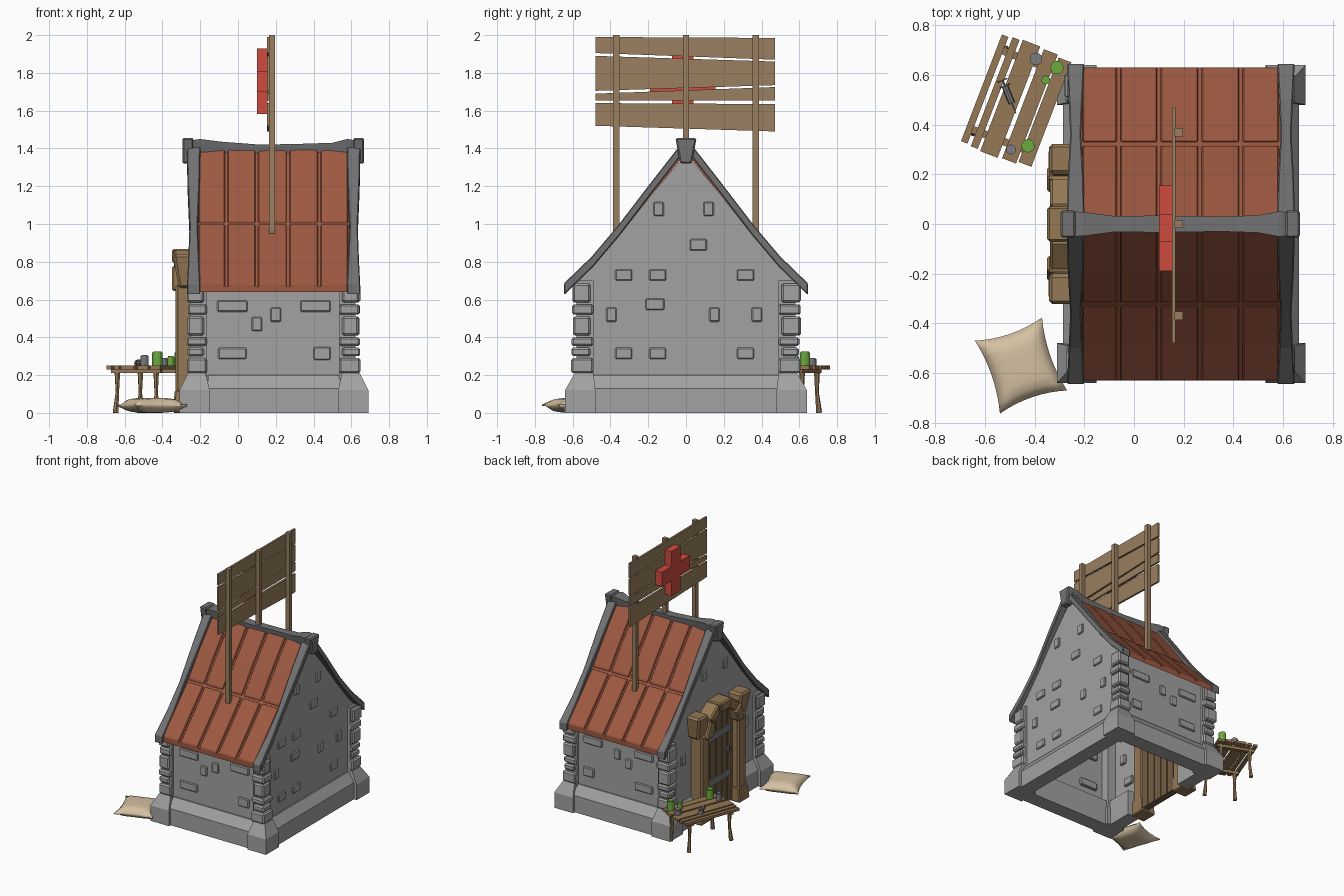
import bpy, bmesh, math, random
from mathutils import Matrix, Vector

random.seed(4)
if "Cube" in bpy.data.objects:
    bpy.data.objects.remove(bpy.data.objects["Cube"])


def material(name, r, g, b):
    m = bpy.data.materials.new(name)
    m.use_nodes = True
    m.diffuse_color = (r, g, b, 1)
    m.node_tree.nodes["Principled BSDF"].inputs["Base Color"].default_value = (r, g, b, 1)
    return m


STONE = material("pale stone", .36, .36, .36)
TRIM = material("dark stone", .17, .17, .175)
ROOF = material("roof clay", .34, .1, .053)
WOOD = material("sign wood", .32, .21, .115)
FRAME = material("frame wood", .3, .19, .09)
DOOR = material("door wood", .17, .11, .055)
RED = material("red paint", .62, .07, .05)
GREEN = material("green glass", .15, .4, .05)
CLOTH = material("sack cloth", .66, .53, .36)
METAL = material("metal", .2, .2, .22)


def finish(name, bm, mat, bevel=0):
    bmesh.ops.recalc_face_normals(bm, faces=bm.faces)
    me = bpy.data.meshes.new(name)
    bm.to_mesh(me)
    bm.free()
    me.materials.append(mat)
    ob = bpy.data.objects.new(name, me)
    bpy.context.collection.objects.link(ob)
    if bevel:
        mod = ob.modifiers.new("bevel", "BEVEL")
        mod.width, mod.segments = bevel, 1
    return ob


def loft(name, rings, mat, bevel=0, caps=True):
    """Skin a list of matching closed rings."""
    bm = bmesh.new()
    vs = [[bm.verts.new(p) for p in ring] for ring in rings]
    n = len(rings[0])
    for a, b in zip(vs, vs[1:]):
        for i in range(n):
            j = (i + 1) % n
            bm.faces.new((a[i], a[j], b[j], b[i]))
    if caps:
        bm.faces.new(vs[0])
        bm.faces.new(vs[-1])
    return finish(name, bm, mat, bevel)


def rect(x0, x1, y0, y1, z):
    return [(x0, y0, z), (x1, y0, z), (x1, y1, z), (x0, y1, z)]


def box(name, x0, x1, y0, y1, z0, z1, mat, bevel=0):
    return loft(name, [rect(x0, x1, y0, y1, z0), rect(x0, x1, y0, y1, z1)], mat, bevel)


def prism_x(name, pts, x0, x1, mat, bevel=0):
    return loft(name, [[(x, y, z) for y, z in pts] for x in (x0, x1)], mat, bevel)


def rod(name, a, b, r0, r1, mat, sides=8):
    a, b = Vector(a), Vector(b)
    bm = bmesh.new()
    turn = (b - a).to_track_quat('Z', 'Y').to_matrix().to_4x4()
    bmesh.ops.create_cone(bm, cap_ends=True, segments=sides, radius1=r0, radius2=r1,
                          depth=(b - a).length, matrix=Matrix.Translation((a + b) / 2) @ turn)
    return finish(name, bm, mat)


# Hollow walls, open underneath
XA, XB, YW = -.235, .605, .56
gable = [(-YW, .1), (-YW, .73), (-.36, .93), (-.18, 1.16), (0, 1.37),
         (.18, 1.16), (.36, .93), (YW, .73), (YW, .1)]
walls = loft("walls", [[(x, y, z) for y, z in gable] for x in (XA, XB)], STONE)
bm = bmesh.new()
bm.from_mesh(walls.data)
low = [f for f in bm.faces if all(v.co.z < .11 for v in f.verts)]
bmesh.ops.delete(bm, geom=low, context='FACES')
bm.to_mesh(walls.data)
bm.free()

# Plinth: corner piers, beams and the doorway gap
for s in (-1, 1):
    for x0, x1, t0, t1 in ((-.31, -.15, -.265, -.17), (.53, .69, .55, .645)):
        loft("plinth_pier", [rect(x0, x1, s * .48, s * .64, 0), rect(x0, x1, s * .48, s * .64, .12),
                             rect(t0, t1, s * .49, s * .59, .21)], STONE)
    loft("plinth_side", [rect(-.16, .54, s * .5, s * .62, 0), rect(-.16, .54, s * .5, s * .62, .13),
                         rect(-.16, .54, s * .5, s * .57, .2)], STONE)
    loft("plinth_door_side", [rect(-.285, -.18, s * .28, s * .49, 0), rect(-.285, -.18, s * .28, s * .49, .13),
                              rect(-.24, -.18, s * .28, s * .49, .2)], STONE)
loft("plinth_end", [rect(.55, .665, -.49, .49, 0), rect(.55, .665, -.49, .49, .13),
                    rect(.55, .615, -.49, .49, .2)], STONE)

# Corner quoins
courses = ((.21, .29), (.3, .345), (.355, .4), (.41, .51), (.52, .575), (.585, .685))
for s in (-1, 1):
    for end, cx in ((-1, XA), (1, XB)):
        box("corner_core", cx - end * .07, cx + end * .018, s * .49, s * .58, .18, .7, STONE)
        for i, (z0, z1) in enumerate(courses):
            o = random.uniform(.03, .045)
            w = (.07, .055)[i % 2]
            box("corner_stone", cx - end * w, cx + end * o, s * (.56 - w), s * (.565 + o), z0, z1, STONE, .01)


# Raised wall bricks: along, height, width, tall
def brick(axis, at, sign, u, z, w, h):
    a, b = at - sign * .02, at + sign * .012
    span = (u - w / 2, u + w / 2)
    c = (*span, a, b) if axis == "y" else (a, b, *span)
    box("wall_brick", *c, z - h / 2, z + h / 2, STONE, .006)


FLAT, TALL = (.09, .06), (.055, .075)
side = ((-.03, .565, .16, .06), (.41, .565, .16, .06), (.2, .52, *TALL), (.1, .47, *TALL),
        (-.03, .315, .15, .06), (.445, .315, .09, .07))
end_bricks = [(-.145, 1.08, *TALL), (.12, 1.08, *TALL), (.065, .89, *FLAT), (-.395, .52, *TALL),
              (.15, .52, *TALL), (.375, .52, *TALL), (-.165, .575, .1, .06)]
end_bricks += [(u, z, *FLAT) for z in (.73, .315) for u in (-.33, -.15, .315)]
for s in (-1, 1):
    for b in side:
        brick("y", s * YW, s, *b)
for u, z, w, h in end_bricks:
    brick("x", XB, 1, u, z, w, h)
    if abs(u) > .32 or z > .95:
        brick("x", XA, -1, u, z, w, h)

# Roof: base sheet, tiles in two rows of five, wavy stone verges
rows = ([(.63, .685), (.49, .83), (.33, 1.0)], [(.315, 1.02), (.18, 1.2), (.01, 1.41)])
columns = (-.215, -.062, .1, .265, .43, .59)
verge = ((.645, .675, .035), (.5, .815, .028), (.36, .98, .022), (.18, 1.215, .032), (.02, 1.42, .036))
for s in (-1, 1):
    line = rows[0] + rows[1]
    sheet = [(s * y, z - .015) for y, z in line] + [(s * y, z - .045) for y, z in line[::-1]]
    prism_x("roof_sheet", sheet, -.215, .59, ROOF)
    for row in rows:
        tile = [(s * y, z) for y, z in row] + [(s * y, z - .03) for y, z in row[::-1]]
        for a, b in zip(columns, columns[1:]):
            prism_x("roof_tile", tile, a + .007, b - .007, ROOF, .005)
    for cx in (-.235, .612):
        loft("roof_verge", [[(cx - w, s * y, z - .05), (cx + w, s * y, z - .05),
                             (cx + w, s * y, z + .012), (cx - w, s * y, z + .012)] for y, z, w in verge],
             TRIM, .005)

# Ridge stone and its end blocks
ridge = ((-.27, .052, 1.44), (-.2, .048, 1.45), (-.08, .032, 1.435), (.12, .034, 1.42),
         (.35, .03, 1.425), (.5, .035, 1.43), (.58, .05, 1.45), (.64, .048, 1.44))


def ridge_ring(x, w, z, low=1.335):
    return [(x, -w * .55, low), (x, w * .55, low), (x, w, z), (x, -w, z)]


loft("ridge_stone", [ridge_ring(*r) for r in ridge], TRIM)
for a, b in ((-.295, -.235), (.61, .668)):
    loft("ridge_end", [ridge_ring(x, .056, 1.455, 1.32) for x in (a, b)], TRIM, .008)

# Sign: posts, crooked planks (left bottom/top, right bottom/top), cross
for y, z in ((-.37, .95), (0, 1.38), (.37, .95)):
    box("sign_post", .163, .197, y - .017, y + .017, z, 2, WOOD)
for lb, lt, rb, rt in ((1.905, 1.99, 1.87, 1.985), (1.705, 1.89, 1.735, 1.86),
                       (1.655, 1.69, 1.655, 1.725), (1.52, 1.64, 1.49, 1.635)):
    prism_x("sign_plank", [(-.48, lb), (.47, rb), (.47, rt), (-.48, lt)], .153, .168, WOOD)
arm, reach = .056, .173
cross = [(-arm, -reach), (arm, -reach), (arm, -arm), (reach, -arm), (reach, arm), (arm, arm)]
cross += [(-y, -z) for y, z in cross]
prism_x("sign_cross", [(y - .017, z + 1.755) for y, z in cross], .1, .155, RED)

# Doorway: posts, capitals, arch stones
for s in (-1, 1):
    box("door_post", -.33, -.22, s * .175, s * .275, 0, .68, FRAME, .012)
    loft("door_foot", [rect(-.345, -.22, s * .17, s * .3, 0), rect(-.335, -.22, s * .17, s * .285, .12)], FRAME, .008)
    loft("door_capital", [rect(-.315, -.22, s * .18, s * .3, .66), rect(-.345, -.22, s * .2, s * .325, .84)],
         FRAME, .015)
for i in range(5):
    pts = [(r * math.cos(t), .645 + r * math.sin(t)) for r, t in
           ((.155, i * math.pi / 5), (.235, i * math.pi / 5),
            (.235, (i + 1) * math.pi / 5), (.155, (i + 1) * math.pi / 5))]
    prism_x("arch_stone", pts, -.35 + .012 * (i % 2), -.22, FRAME, .01)

# Door leaf, straps and ring handle
for i in range(5):
    a, b = -.18 + i * .072, -.18 + (i + 1) * .072 - .006
    ha, hb = (.62 + math.sqrt(max(0, .18 ** 2 - y * y)) for y in (a, b))
    prism_x("door_plank", [(a, .02), (b, .02), (b, hb), (a, ha)], -.28, -.225, DOOR)
for z in (.22, .57):
    box("door_strap", -.289, -.27, -.14, .17, z, z + .05, METAL)
bpy.ops.mesh.primitive_torus_add(major_radius=.028, minor_radius=.006, major_segments=10, minor_segments=5,
                                 location=(-.292, -.11, .42), rotation=(0, math.pi / 2, 0))
bpy.context.object.name = "door_ring"
bpy.context.object.data.materials.append(METAL)

# Bench, turned beside the door
turn = Matrix.Translation((-.475, .495, 0)) @ Matrix.Rotation(math.radians(69), 4, 'Z')
for v, w, n in ((.135, .028, .23), (.09, .03, .235), (.025, .075, .24), (-.06, .06, .235), (-.125, .055, .225)):
    box("bench_slat", -n, n, v - w / 2, v + w / 2, .23, .25, FRAME).matrix_world = turn
for u in (-.17, .17):
    box("bench_bearer", u - .015, u + .015, -.14, .14, .21, .232, FRAME).matrix_world = turn
    for v in (-.11, .11):
        rod("bench_leg", (u, v, .1), (u, v, .22), .009, .016, FRAME, 6).matrix_world = turn
        rod("bench_leg_foot", (u * 1.06, v * 1.06, 0), (u, v, .11), .016, .01, FRAME, 6).matrix_world = turn

# Jars, cups and a syringe on the bench
for x, y, r, h, m in ((-.427, .315, .027, .07, GREEN), (-.31, .63, .027, .07, GREEN), (-.355, .58, .018, .045, GREEN),
                      (-.395, .665, .025, .035, METAL), (-.495, .3, .02, .05, METAL)):
    rod("jar", (x, y, .25), (x, y, .25 + h), r, r, m, 12)
    rod("jar_lid", (x, y, .25 + h), (x, y, .256 + h), r * .8, r * .8, m, 12)
tip, tail = Vector((-.475, .445, .262)), Vector((-.53, .58, .262))
rod("syringe_needle", tip, tip.lerp(tail, .35), .002, .004, METAL, 6)
rod("syringe_barrel", tip.lerp(tail, .3), tip.lerp(tail, .8), .013, .013, METAL)
rod("syringe_plunger", tip.lerp(tail, .8), tail, .005, .005, METAL, 6)
for t in (.8, .97):
    rod("syringe_flange", tip.lerp(tail, t), tip.lerp(tail, t + .04), .021, .021, METAL)

# Sack pillow: bulged grid with pinched corners
bm = bmesh.new()
bmesh.ops.create_cube(bm, size=2)
bmesh.ops.subdivide_edges(bm, edges=bm.edges, cuts=7, use_grid_fill=True)
for v in bm.verts:
    u, w, k = v.co
    puff = (max(0, 1 - u ** 4) * max(0, 1 - w ** 4)) ** .5
    v.co = (u * .143 * (.87 + .13 * w * w), w * .155 * (.87 + .13 * u * u), .04 + k * (.004 + .036 * puff))
pillow = finish("pillow", bm, CLOTH)
pillow.matrix_world = Matrix.Translation((-.455, -.57, 0)) @ Matrix.Rotation(math.radians(19), 4, 'Z')
for p in pillow.data.polygons:
    p.use_smooth = True
